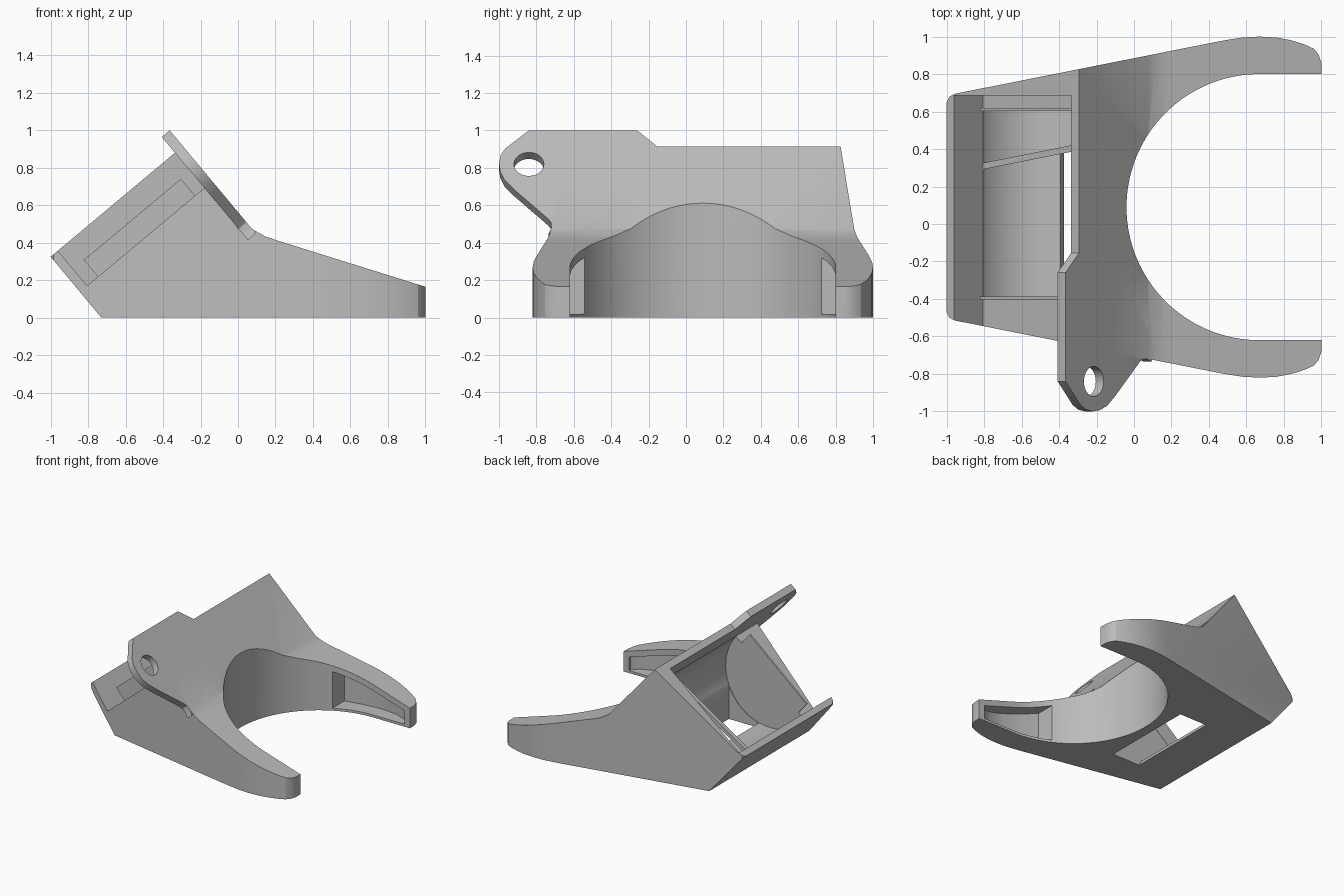
import bpy
import bmesh
from math import sin, cos, radians, pi
from mathutils import Vector

cube = bpy.data.objects.get("Cube")
if cube:
    bpy.data.objects.remove(cube, do_unlink=True)

grey = bpy.data.materials.new("plain grey")
grey.use_nodes = True
COLOR = (0.5, 0.5, 0.5, 1)
grey.diffuse_color = COLOR
grey.node_tree.nodes["Principled BSDF"].inputs["Base Color"].default_value = COLOR

MID = 0.09                      # symmetry line of the clamp in y
TILT = radians(39.9)
FRONT, BACK = 0.87, 0.815       # faces of the leaning plate in the tilted frame


def tilt(a, b):
    """Tilted frame: a runs up the cradle floor, b rises from it."""
    return (-0.805 + a * cos(TILT) - b * sin(TILT),
            0.17 + a * sin(TILT) + b * cos(TILT))


def side(u, v, w):              # profile in x, z swept along y
    return Vector((u, w, v))


def plan(u, v, w):              # outline in x, y swept along z
    return Vector((u, v, w))


def leaning(u, v, w):           # outline in y, z swept along the plate normal
    b = (v - 0.17 - FRONT * sin(TILT)) / cos(TILT)
    x, z = tilt(w, b)
    return Vector((x, u, z))


def prism(name, pts, lo, hi, frame):
    bm = bmesh.new()
    rings = [[bm.verts.new(frame(u, v, w)) for u, v in pts] for w in (lo, hi)]
    n = len(pts)
    bm.faces.new(rings[0])
    bm.faces.new(rings[1])
    for i in range(n):
        j = (i + 1) % n
        bm.faces.new((rings[0][i], rings[0][j], rings[1][j], rings[1][i]))
    bmesh.ops.recalc_face_normals(bm, faces=bm.faces)
    mesh = bpy.data.meshes.new(name)
    bm.to_mesh(mesh)
    bm.free()
    mesh.materials.append(grey)
    ob = bpy.data.objects.new(name, mesh)
    bpy.context.collection.objects.link(ob)
    return ob


def combine(ob, tool, operation):
    mod = ob.modifiers.new("combine", "BOOLEAN")
    mod.operation = operation
    mod.solver = "EXACT"
    mod.object = tool
    bpy.context.view_layer.objects.active = ob
    bpy.ops.object.modifier_apply(modifier=mod.name)
    bpy.data.objects.remove(tool, do_unlink=True)


def arc(cx, cy, rx, ry, start, end, steps):
    angles = [start + (end - start) * i / steps for i in range(steps + 1)]
    return [(cx + rx * cos(t), cy + ry * sin(t)) for t in angles]


# clamp body: side profile limited by the plan outline with its round mouth
half = [(-1, 0.56), (-0.985, 0.59), (-0.955, 0.605), (0.43, 0.88), (0.5, 0.893),
        (0.58, 0.905), (0.67, 0.91), (0.76, 0.905), (0.84, 0.89), (0.91, 0.868),
        (0.96, 0.845), (0.985, 0.815), (1, 0.77), (1, 0.71)]
bore = arc(0.67, 0, 0.71, 0.71, pi / 2, 3 * pi / 2, 64)
outline = half + bore + [(x, -d) for x, d in reversed(half)]
outline = [(x, d + MID) for x, d in outline]
profile = [tilt(-0.05, -0.1787), (1, 0), (1, 0.165), (0.2, 0.415), (0.15, 0.432),
           (0.115, 0.45), tilt(FRONT, -0.33), tilt(FRONT, 0.244), tilt(-0.05, 0.244)]
profile[0] = (profile[0][0], 0)
body = prism("clamp_body", profile, -1.2, 1.2, side)
combine(body, prism("plan_limit", outline, -0.1, 1.3, plan), "INTERSECT")

# cradle: open slot, round trough and drop hole
slot = [tilt(0, 0), tilt(BACK, 0), tilt(BACK, 0.5), tilt(0, 0.5)]
combine(body, prism("slot_cutter", slot, -1.2, 0.685, side), "DIFFERENCE")
cx, cz = tilt(BACK / 2, 0)
trough = arc(cx, cz, 0.405, 0.405, 0, 2 * pi, 72)[:-1]
combine(body, prism("trough_cutter", trough, -0.39, 0.605, side), "DIFFERENCE")
drop = [(-0.42, 0.1), (-0.36, -0.03), (-0.12, -0.03), (-0.12, 0.32)]
combine(body, prism("drop_cutter", drop, -0.385, 0.4, side), "DIFFERENCE")

# hollows inside the two arms
hollow = [(0.35, 0.5), (0.95, 0.5), (0.95, 0.73), (0.9, 0.78), (0.8, 0.82),
          (0.67, 0.835), (0.5, 0.82), (0.35, 0.79)]
for s in (1, -1):
    cutter = prism("hollow_cutter", [(x, MID + s * d) for x, d in hollow],
                   -0.2, 0.6, plan)
    roof = [(0.3, 0.02), (1, 0.02), (1, 0.115), (0.3, 0.335)]
    combine(cutter, prism("hollow_roof", roof, -1.3, 1.3, side), "INTERSECT")
    combine(body, cutter, "DIFFERENCE")

# leaning plate extension with its drilled ear
ear = [(-0.155, 0.915), (-0.26, 1), (-0.84, 1), (-0.965, 0.905), (-0.99, 0.87),
       (-1, 0.825), (-0.993, 0.78), (-0.97, 0.735), (-0.92, 0.685), (-0.74, 0.53),
       (-0.722, 0.51), (-0.72, 0.48), (-0.735, 0.45), (-0.6, 0.455), (-0.3, 0.62),
       (-0.155, 0.7)]
plate = prism("ear_plate", ear, BACK, FRONT, leaning)
hole = arc(-0.84, 0.82, 0.08, 0.063, 0, 2 * pi, 32)[:-1]
combine(plate, prism("hole_cutter", hole, 0.7, 1, leaning), "DIFFERENCE")
combine(body, plate, "UNION")

# thin end fins standing on the cradle floor
fin = [tilt(0.075, -0.01), tilt(0.75, -0.01), tilt(0.75, 0.117), tilt(0.075, 0.117)]
for name, y in (("front_fin", -0.403), ("back_fin", 0.603)):
    prism(name, fin, y, y + 0.015, side)

# slanting strap across the trough
strap = prism("trough_strap", [tilt(0, 0), tilt(BACK, 0), tilt(BACK, -0.03), tilt(0, -0.03)],
              0.29, 0.325, side)
for v in strap.data.vertices:
    v.co.y += (v.co.x + 0.81) * 0.2

# smooth rounds, crisp corners
for ob in bpy.context.scene.objects:
    ob.select_set(ob.type == "MESH")
bpy.context.view_layer.objects.active = body
bpy.ops.object.shade_smooth_by_angle(angle=radians(25))
